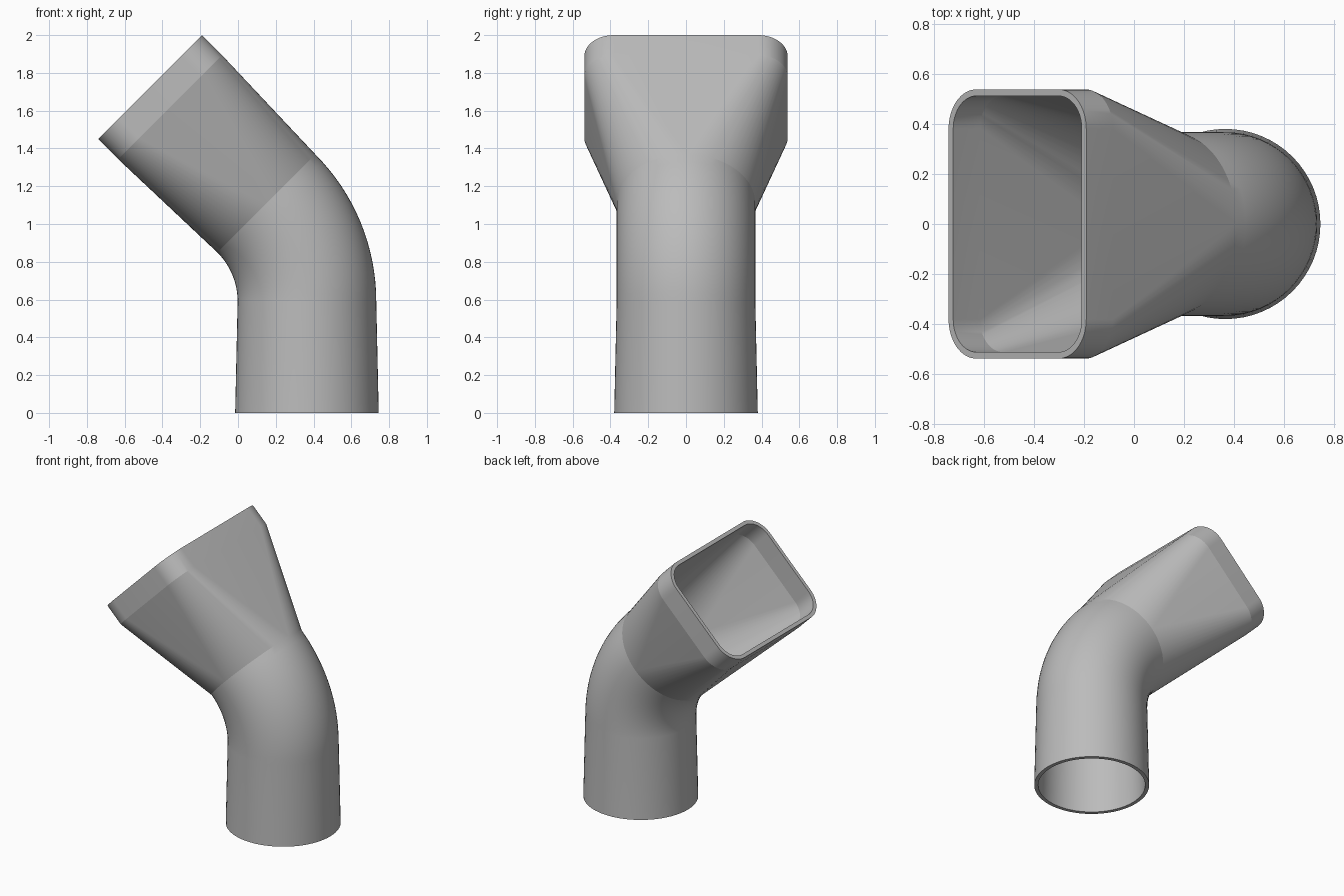
import bpy, bmesh
from math import sin, cos, pi, radians
from mathutils import Vector

cube = bpy.data.objects.get("Cube")
if cube:
    bpy.data.objects.remove(cube, do_unlink=True)

WALL = 0.026        # shell thickness
PIPE_X = 0.365      # centre of the upright pipe
BEND_Z = 0.59       # height where the bend starts
BEND_R = 0.734      # bend radius of the centre line
STEPS = 16          # points per quarter turn

grey = bpy.data.materials.new("plain grey")
grey.use_nodes = True
colour = (0.5, 0.5, 0.5, 1)
grey.diffuse_color = colour
grey.node_tree.nodes["Principled BSDF"].inputs["Base Color"].default_value = colour


def section(half_u, half_y, radius):
    """Rounded rectangle; it becomes a circle when all three sizes match."""
    points = []
    for quarter, (su, sy) in enumerate([(1, 1), (-1, 1), (-1, -1), (1, -1)]):
        for i in range(STEPS + 1):
            a = (quarter + i / STEPS) * pi / 2
            points.append((su * (half_u - radius) + radius * cos(a),
                           sy * (half_y - radius) + radius * sin(a)))
    return points


def place(points, bend, along):
    """Set a section square to the centre line, moved along its direction."""
    across = Vector((cos(bend), 0, sin(bend)))
    forward = Vector((-sin(bend), 0, cos(bend)))
    centre = Vector((PIPE_X - BEND_R, 0, BEND_Z)) + across * BEND_R + forward * along
    return [centre + across * u + Vector((0, y, 0)) for u, y in points]


def surface_rings(inset):
    """Sections from the base, round the bend and out to the wide mouth."""
    def circle(r):
        return section(r - inset, r - inset, r - inset)
    mouth = section(0.389 - inset, 0.538 - inset, 0.157 - inset)
    end = radians(45)
    rings = [place(circle(0.38), 0, -BEND_Z)]
    rings += [place(circle(0.367), end * i / STEPS, 0) for i in range(STEPS + 1)]
    rings += [place(mouth, end, 0.72), place(mouth, end, 0.871)]
    return rings


# Hollow duct: outer skin up, inner skin back down, rims joining both
bm = bmesh.new()
rings = surface_rings(0) + surface_rings(WALL)[::-1]
loops = [[bm.verts.new(p) for p in ring] for ring in rings]
for a, b in zip(loops, loops[1:] + loops[:1]):
    for i in range(len(a)):
        j = (i + 1) % len(a)
        bm.faces.new((a[i], a[j], b[j], b[i]))
bmesh.ops.remove_doubles(bm, verts=bm.verts, dist=0.0005)
bmesh.ops.recalc_face_normals(bm, faces=bm.faces)

mesh = bpy.data.meshes.new("elbow_duct")
bm.to_mesh(mesh)
bm.free()
mesh.materials.append(grey)
duct = bpy.data.objects.new("elbow_duct", mesh)
bpy.context.collection.objects.link(duct)
bpy.context.view_layer.objects.active = duct
duct.select_set(True)
bpy.ops.object.shade_smooth_by_angle(angle=radians(11))
